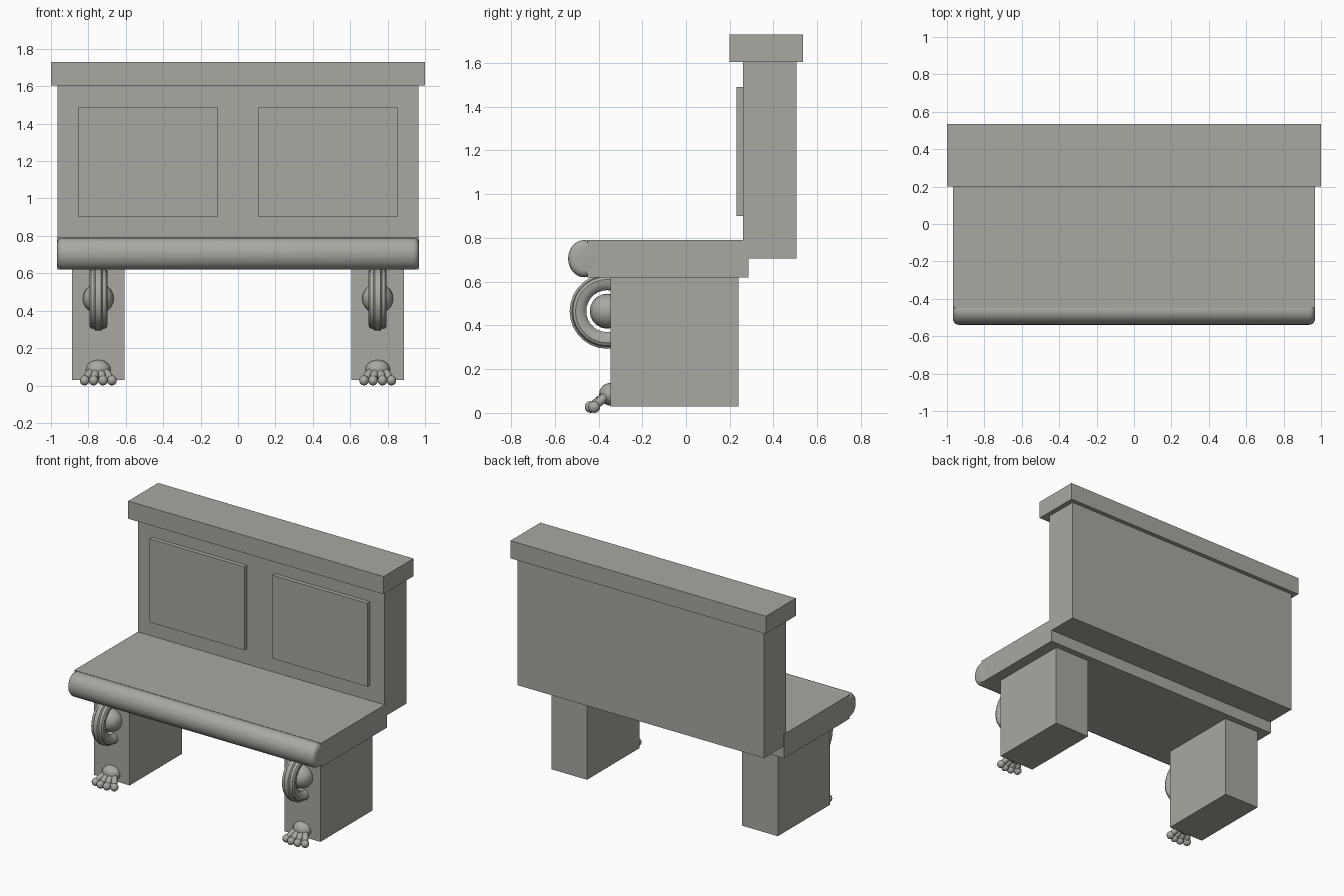
import bpy, bmesh, math
from mathutils import Vector, Matrix

cube = bpy.data.objects.get("Cube")
if cube:
    bpy.data.objects.remove(cube, do_unlink=True)

stone = bpy.data.materials.new("warm_grey_stone")
stone.use_nodes = True
COLOUR = (0.40, 0.39, 0.355, 1)
stone.diffuse_color = COLOUR
bsdf = stone.node_tree.nodes["Principled BSDF"]
bsdf.inputs["Base Color"].default_value = COLOUR
bsdf.inputs["Roughness"].default_value = 0.8


def finish(name, bm, smooth=None):
    bmesh.ops.recalc_face_normals(bm, faces=bm.faces)
    mesh = bpy.data.meshes.new(name)
    bm.to_mesh(mesh)
    bm.free()
    mesh.materials.append(stone)
    ob = bpy.data.objects.new(name, mesh)
    bpy.context.collection.objects.link(ob)
    if smooth:
        bpy.ops.object.select_all(action='DESELECT')
        ob.select_set(True)
        bpy.context.view_layer.objects.active = ob
        bpy.ops.object.shade_smooth_by_angle(angle=math.radians(smooth))
    return ob


def box(name, x, y, z):
    lo, hi = Vector((x[0], y[0], z[0])), Vector((x[1], y[1], z[1]))
    bm = bmesh.new()
    bmesh.ops.create_cube(bm, size=1, matrix=Matrix.Translation((lo + hi) / 2)
                          @ Matrix.Diagonal((*(hi - lo), 1)))
    return finish(name, bm)


def add_ball(bm, centre, radii, axis=None, seg=16):
    """Ellipsoid whose z radius points along axis."""
    turn = Vector(axis).to_track_quat('Z', 'Y').to_matrix().to_4x4() if axis else Matrix()
    bmesh.ops.create_uvsphere(bm, u_segments=seg, v_segments=seg // 2 + 2, radius=1,
                              matrix=Matrix.Translation(centre) @ turn
                              @ Matrix.Diagonal((*radii, 1)))


# Backrest with its cap and two raised panels
box("backrest", (-0.965, 0.965), (0.26, 0.505), (0.705, 1.61))
box("backrest_cap", (-1, 1), (0.2, 0.535), (1.605, 1.73))
for side, name in ((-1, "right"), (1, "left")):
    box(name + "_panel", sorted((side * 0.11, side * 0.853)), (0.23, 0.27), (0.9, 1.49))

# Seat slab with a rounded front roll
box("seat", (-0.967, 0.967), (-0.45, 0.285), (0.62, 0.79))
bm = bmesh.new()
bmesh.ops.create_cone(bm, cap_ends=True, segments=32, radius1=1, radius2=1, depth=1.936,
                      matrix=Matrix.Translation((0, -0.465, 0.705))
                      @ Matrix.Rotation(math.pi / 2, 4, 'Y')
                      @ Matrix.Diagonal((0.085, 0.074, 1, 1)))
rims = [e for e in bm.edges if {len(f.verts) for f in e.link_faces} == {4, 32}]
bmesh.ops.bevel(bm, geom=rims, offset=0.032, segments=4, profile=0.5, affect='EDGES')
finish("seat_roll", bm, 40)


# Scroll ring: half profile of (radius, half width), mirrored and spun about x
RING = [(0.096, 0.022), (0.106, 0.036), (0.125, 0.046), (0.145, 0.048),
        (0.158, 0.04), (0.162, 0.022), (0.172, 0.015)]


def scroll(name, cx):
    bm = bmesh.new()
    outline = [(r, w) for r, w in RING] + [(r, -w) for r, w in reversed(RING)]
    verts = [bm.verts.new((cx + w, -0.36, 0.465 + r)) for r, w in outline]
    edges = [bm.edges.new((v, verts[i - 1])) for i, v in enumerate(verts)]
    bmesh.ops.spin(bm, geom=verts + edges, cent=(cx, -0.36, 0.465), axis=(1, 0, 0),
                   angle=math.tau, steps=28, use_merge=True)
    bmesh.ops.remove_doubles(bm, verts=bm.verts, dist=0.0005)
    finish(name + "_scroll_ring", bm, 35)
    bm = bmesh.new()
    add_ball(bm, (cx, -0.36, 0.465), (0.083, 0.08, 0.08))
    finish(name + "_scroll_ball", bm, 40)


# Paw: rounded instep with four splayed, knuckled toes
def paw(name, cx):
    bm = bmesh.new()
    add_ball(bm, (cx, -0.345, 0.085), (0.066, 0.052, 0.052))
    for spread in (-0.073, -0.025, 0.025, 0.073):
        reach = -0.435 if abs(spread) < 0.05 else -0.42
        start = Vector((cx + spread * 0.45, -0.36, 0.085))
        tip = Vector((cx + spread, reach, 0.027))
        way = tip - start
        add_ball(bm, (start + tip) / 2, (0.021, 0.021, way.length * 0.62), way, 12)
        add_ball(bm, tip, (0.026, 0.028, 0.027), seg=12)
    finish(name + "_paw", bm, 60)


# Legs with their carved fronts
for side, name in ((-1, "right"), (1, "left")):
    cx = side * 0.747
    box(name + "_leg", (cx - 0.14, cx + 0.14), (-0.345, 0.24), (0.03, 0.63))
    scroll(name, cx)
    paw(name, cx)
